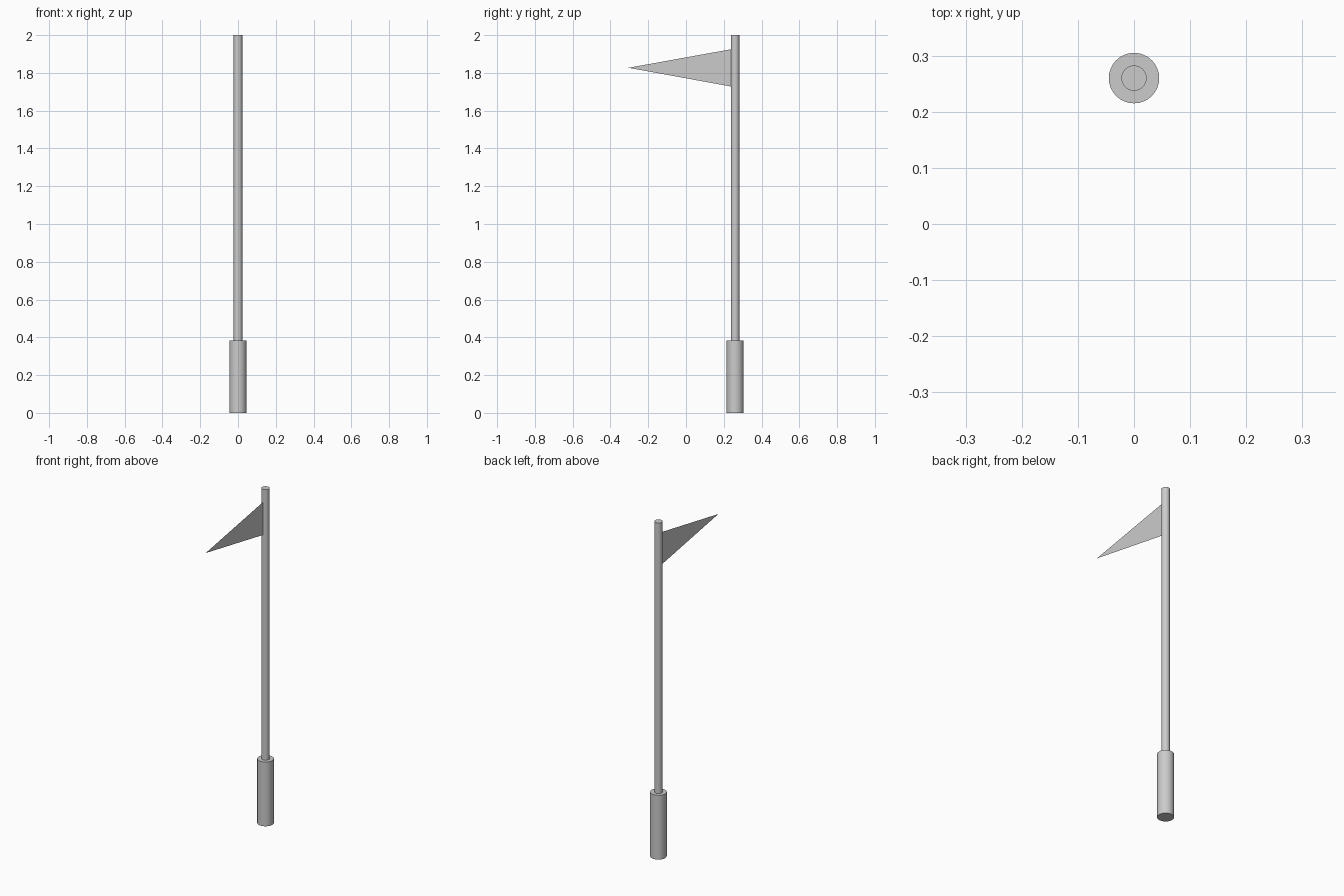
import bpy
import math

if "Cube" in bpy.data.objects:
    bpy.data.objects.remove(bpy.data.objects["Cube"])

POLE_Y = 0.26


def cylinder(name, radius, z0, z1):
    bpy.ops.mesh.primitive_cylinder_add(
        vertices=32, radius=radius, depth=z1 - z0,
        location=(0, POLE_Y, (z0 + z1) / 2))
    ob = bpy.context.object
    ob.name = name
    bpy.ops.object.shade_smooth_by_angle(angle=math.radians(30))
    return ob


# Thick grip at the bottom and slim pole above it
cylinder("base_sleeve", 0.045, 0.0, 0.384)
cylinder("pole", 0.0225, 0.384, 2.0)

# Paper-thin triangular pennant, attached at the pole's surface
mesh = bpy.data.meshes.new("pennant")
mesh.from_pydata([(0, POLE_Y - 0.022, 1.925), (0, -0.305, 1.827),
                  (0, POLE_Y - 0.022, 1.728)], [], [(0, 1, 2)])
bpy.context.collection.objects.link(bpy.data.objects.new("pennant", mesh))
